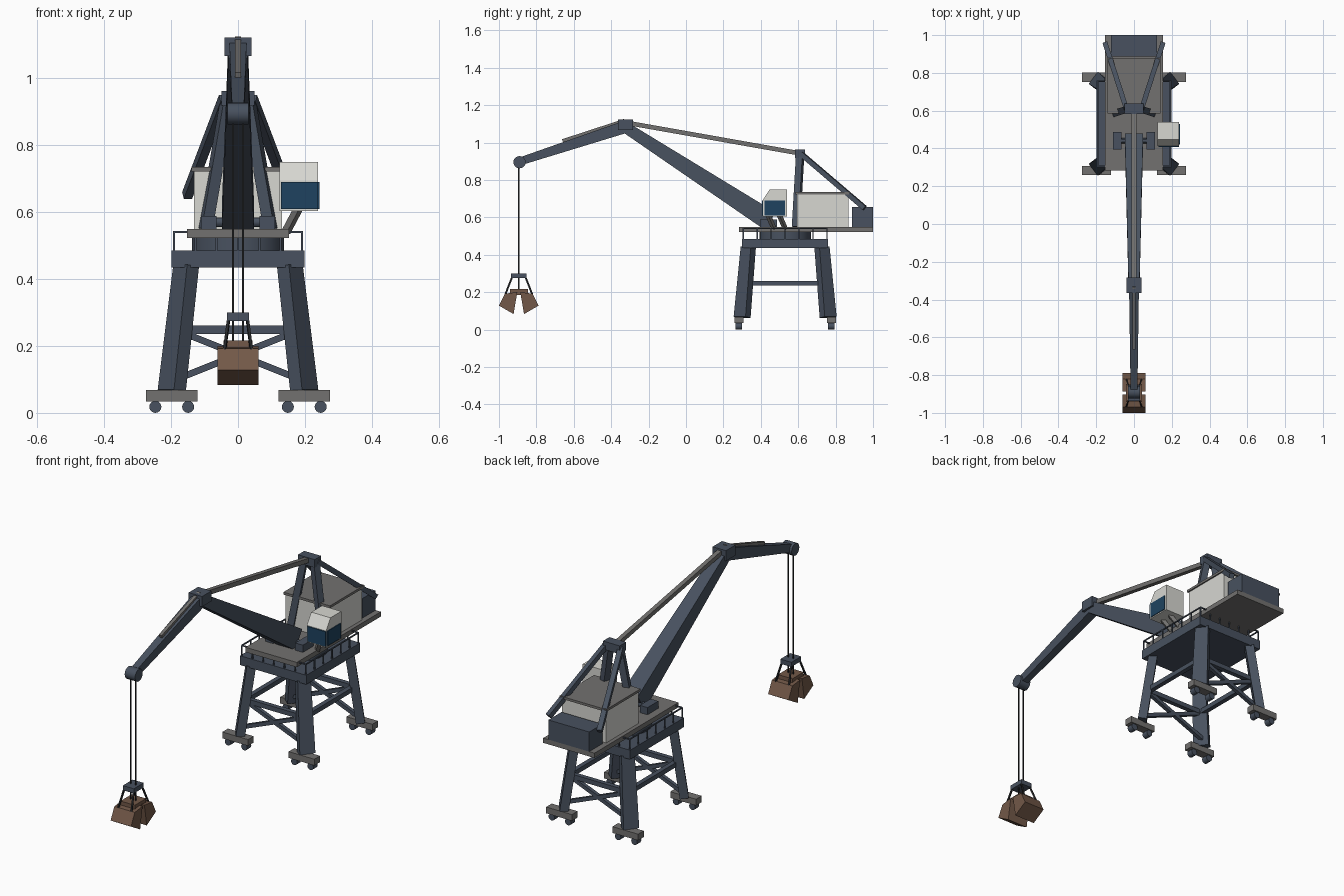
import bpy, bmesh
from mathutils import Vector, Matrix

cube = bpy.data.objects.get("Cube")
if cube:
    bpy.data.objects.remove(cube, do_unlink=True)


def material(name, rgb):
    m = bpy.data.materials.new(name)
    m.use_nodes = True
    m.diffuse_color = (*rgb, 1)
    m.node_tree.nodes["Principled BSDF"].inputs["Base Color"].default_value = (*rgb, 1)
    return m


SLATE = material("slate steel", (0.065, 0.083, 0.115))
GREY = material("deck grey", (0.17, 0.165, 0.16))
WHITE = material("house white", (0.68, 0.68, 0.64))
GLASS = material("window blue", (0.013, 0.055, 0.115))
RUST = material("grab brown", (0.17, 0.098, 0.065))
CABLE = material("cable black", (0.018, 0.019, 0.021))


def finish(name, bm, mat):
    bmesh.ops.recalc_face_normals(bm, faces=bm.faces)
    mesh = bpy.data.meshes.new(name)
    bm.to_mesh(mesh)
    bm.free()
    mesh.materials.append(mat)
    ob = bpy.data.objects.new(name, mesh)
    bpy.context.collection.objects.link(ob)
    return ob


def box(name, xs, ys, zs, mat):
    """Box from the low and high limits on each axis."""
    lo, hi = Vector((xs[0], ys[0], zs[0])), Vector((xs[1], ys[1], zs[1]))
    bm = bmesh.new()
    bmesh.ops.create_cube(bm, size=1, matrix=Matrix.Translation((lo + hi) / 2)
                          @ Matrix.Diagonal((*(hi - lo), 1)))
    return finish(name, bm, mat)


def beam(name, a, b, start, mat, end=None):
    """Rectangular bar from a to b, sized (width, depth) at each end."""
    a, b = Vector(a), Vector(b)
    d = (b - a).normalized()
    side = d.cross(Vector((0, 0, 1)))
    side = side.normalized() if side.length > 1e-4 else Vector((1, 0, 0))
    up = side.cross(d)
    bm = bmesh.new()
    rings = []
    for p, (w, h) in ((a, start), (b, end or start)):
        rings.append([bm.verts.new(p + side * w * s / 2 + up * h * t / 2)
                      for s, t in ((-1, -1), (1, -1), (1, 1), (-1, 1))])
    for i in range(4):
        j = (i + 1) % 4
        bm.faces.new((rings[0][i], rings[0][j], rings[1][j], rings[1][i]))
    bm.faces.new(rings[0])
    bm.faces.new(rings[1])
    return finish(name, bm, mat)


def cylinder(name, centre, radius, depth, axis, mat, sides=16):
    bm = bmesh.new()
    turn = Vector((0, 0, 1)).rotation_difference(Vector(axis)).to_matrix().to_4x4()
    bmesh.ops.create_cone(bm, cap_ends=True, segments=sides, radius1=radius, radius2=radius,
                          depth=depth, matrix=Matrix.Translation(centre) @ turn)
    ob = finish(name, bm, mat)
    bpy.ops.object.select_all(action="DESELECT")
    ob.select_set(True)
    bpy.context.view_layer.objects.active = ob
    bpy.ops.object.shade_smooth_by_angle()
    return ob


def extrude_x(name, profile, x0, x1, mat):
    """Side profile of (y, z) points extruded along x."""
    bm = bmesh.new()
    face = bm.faces.new([bm.verts.new((x0, y, z)) for y, z in profile])
    out = bmesh.ops.extrude_face_region(bm, geom=[face])
    moved = [v for v in out["geom"] if isinstance(v, bmesh.types.BMVert)]
    bmesh.ops.translate(bm, verts=moved, vec=(x1 - x0, 0, 0))
    return finish(name, bm, mat)


MID = 0.53          # y of the slewing axis
SIDES = (-1, 1)

# Portal: bogies, wheels and splayed legs
for sx in SIDES:
    for sy in SIDES:
        x, y = sx * 0.198, MID + sy * 0.247
        box("bogie", (x - 0.077, x + 0.077), (y - 0.024, y + 0.024), (0.034, 0.068), GREY)
        for dx in (-0.049, 0.049):
            cylinder("wheel", (x + dx, y, 0.018), 0.018, 0.035, (1e-6, 1, 0), SLATE)
        beam("portal_leg", (x, MID + sy * 0.23, 0.066), (sx * 0.155, MID + sy * 0.197, 0.44),
             (0.08, 0.045), SLATE, (0.068, 0.045))

# Portal bracing
for s in SIDES:
    y = MID + s * 0.213
    beam("cross_tie", (-0.165, y, 0.248), (0.165, y, 0.248), (0.025, 0.025), SLATE)
    beam("side_tie", (s * 0.175, MID - 0.21, 0.248), (s * 0.175, MID + 0.21, 0.248),
         (0.025, 0.025), SLATE)
    for k in SIDES:
        beam("diagonal_brace", (-k * 0.185, y, 0.1), (k * 0.165, y, 0.24), (0.02, 0.02), SLATE)

# Portal deck, slewing ring and railings
box("portal_deck", (-0.198, 0.198), (0.3, 0.76), (0.435, 0.485), SLATE)
cylinder("slewing_ring", (0, MID, 0.505), 0.138, 0.044, (0, 0, 1), SLATE, 24)
RX, RY, RT = 0.191, 0.224, 0.54
for s in SIDES:
    beam("side_rail", (s * RX, MID - RY, RT), (s * RX, MID + RY, RT), (0.006, 0.006), SLATE)
    beam("end_rail", (-RX, MID + s * RY, RT), (RX, MID + s * RY, RT), (0.006, 0.006), SLATE)
    for i in range(7):
        f = i / 3 - 1
        beam("rail_post", (s * RX, MID + f * RY, 0.48), (s * RX, MID + f * RY, RT),
             (0.006, 0.006), SLATE)
        beam("rail_post", (f * RX, MID + s * RY, 0.48), (f * RX, MID + s * RY, RT),
             (0.006, 0.006), SLATE)

# Rotating platform, machinery house and counterweight
box("turntable", (-0.153, 0.153), (0.283, 1.0), (0.523, 0.549), GREY)
box("machinery_house", (-0.132, 0.132), (0.594, 0.87), (0.549, 0.724), WHITE)
box("house_roof", (-0.139, 0.139), (0.586, 0.88), (0.722, 0.735), GREY)
box("counterweight", (-0.122, 0.122), (0.888, 1.0), (0.549, 0.655), SLATE)

# A-frame mast
for s in SIDES:
    beam("mast_leg", (s * 0.098, 0.588, 0.549), (s * 0.032, 0.61, 0.93), (0.036, 0.034), SLATE)
    beam("mast_stay", (s * 0.152, 0.955, 0.65), (s * 0.042, 0.615, 0.94), (0.026, 0.026), SLATE)
box("mast_head", (-0.05, 0.05), (0.583, 0.637), (0.918, 0.962), SLATE)

# Boom with its pivot
beam("boom", (0, 0.45, 0.58), (0, -0.33, 1.085), (0.096, 0.11), SLATE, (0.058, 0.058))
for s in SIDES:
    box("pivot_block", (s * 0.088 - 0.023, s * 0.088 + 0.023), (0.395, 0.487),
        (0.545, 0.588), SLATE)
cylinder("pivot_pin", (0, 0.44, 0.57), 0.014, 0.18, (1, 0, 0), SLATE, 12)
box("boom_elbow", (-0.04, 0.04), (-0.364, -0.284), (1.066, 1.122), SLATE)

# Jib, tie bars and sheave head
beam("jib", (0, -0.33, 1.082), (0, -0.885, 0.9), (0.052, 0.066), SLATE, (0.036, 0.042))
beam("jib_tie", (0, -0.33, 1.116), (0, -0.66, 1.008), (0.018, 0.02), GREY)
beam("boom_tie", (0, 0.61, 0.942), (0, -0.33, 1.108), (0.024, 0.024), GREY)
cylinder("jib_head", (0, -0.89, 0.895), 0.033, 0.062, (1, 0, 0), SLATE, 16)

# Operator cab: sloped front profile, glazing plates and bracket
extrude_x("cab", [(0.412, 0.604), (0.412, 0.695), (0.448, 0.75), (0.54, 0.75), (0.54, 0.604)],
          0.124, 0.239, WHITE)
box("front_window", (0.129, 0.239), (0.407, 0.413), (0.61, 0.69), GLASS)
box("side_window", (0.237, 0.243), (0.42, 0.53), (0.61, 0.69), GLASS)
for y in (0.44, 0.5):
    beam("cab_bracket", (0.143, y + 0.03, 0.54), (0.18, y, 0.61), (0.02, 0.02), GREY)

# Hoist cables and grab
GY = -0.894
for s in SIDES:
    beam("hoist_cable", (s * 0.015, GY, 0.2), (s * 0.015, GY, 0.89), (0.006, 0.006), CABLE)
box("grab_head", (-0.033, 0.033), (GY - 0.042, GY + 0.042), (0.275, 0.3), SLATE)
box("grab_crossbar", (-0.043, 0.043), (GY - 0.048, GY + 0.048), (0.185, 0.216), RUST)
for s in SIDES:
    for k in SIDES:
        beam("grab_rod", (k * 0.028, GY + s * 0.036, 0.28), (k * 0.04, GY + s * 0.072, 0.188),
             (0.008, 0.008), CABLE)
    shell = [(0.074, 0.192), (0.008, 0.2), (0.028, 0.083), (0.106, 0.128)]
    extrude_x("grab_shell", [(GY + s * y, z) for y, z in shell], -0.061, 0.061, RUST)
